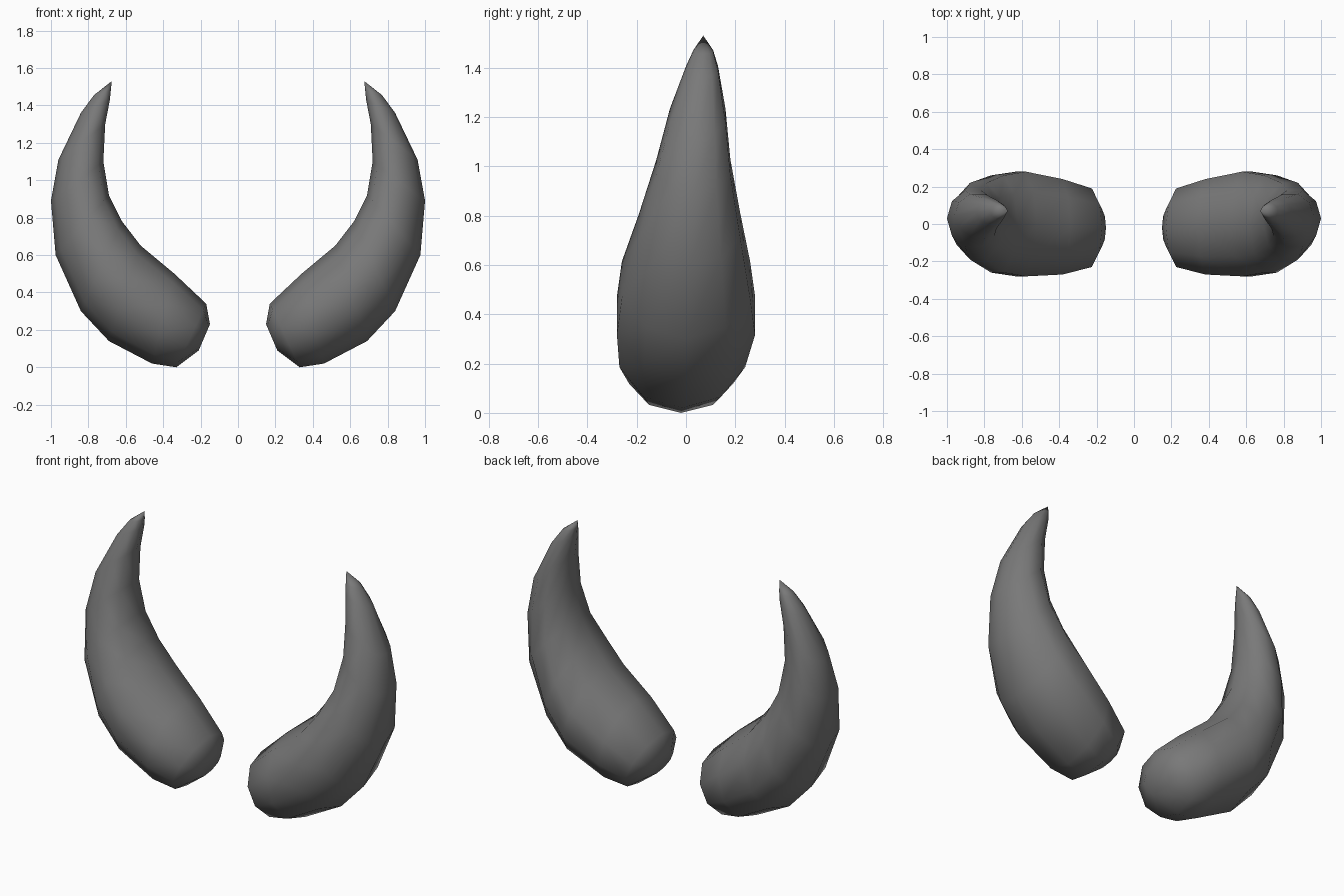
import bpy, bmesh, math
from mathutils import Vector

cube = bpy.data.objects.get("Cube")
if cube:
    bpy.data.objects.remove(cube, do_unlink=True)

SIDES = 10

# Cross-sections from base to tip: inner x, z, outer x, z, front y, back y
SECTIONS = [
    (.15, .23, .21, .09, -.12, .08),
    (.17, .34, .33, .00, -.23, .19),
    (.34, .50, .46, .02, -.27, .24),
    (.52, .65, .69, .14, -.28, .28),
    (.62, .78, .84, .30, -.26, .26),
    (.69, .92, .975, .60, -.19, .22),
    (.72, 1.10, 1.0, .89, -.12, .18),
    (.71, 1.30, .96, 1.11, -.065, .16),
    (.685, 1.43, .84, 1.36, 0, .13),
    (.68, 1.48, .77, 1.455, .03, .11),
]
TIP = (.675, 1.53, .07)

# Dark grey horn colour
grey = bpy.data.materials.new("horn grey")
grey.use_nodes = True
color = (.19, .19, .19, 1)
grey.diffuse_color = color
grey.node_tree.nodes["Principled BSDF"].inputs["Base Color"].default_value = color


def section_ring(bm, ix, iz, ox, oz, front, back):
    """One oval ring between its inner and outer edge points."""
    mid_y = (front + back) / 2
    inner, outer = Vector((ix, mid_y, iz)), Vector((ox, mid_y, oz))
    centre, reach = (inner + outer) / 2, (outer - inner) / 2
    depth = (back - front) / 2 / math.sin(math.radians(72))
    ring = []
    for i in range(SIDES):
        a = math.tau * i / SIDES
        ring.append(bm.verts.new(centre + reach * math.cos(a)
                                 + Vector((0, depth * math.sin(a), 0))))
    return ring


def make_horn(name, side):
    bm = bmesh.new()
    rings = [section_ring(bm, *s) for s in SECTIONS]
    # Curved tapering body
    for a, b in zip(rings, rings[1:]):
        for i in range(SIDES):
            j = (i + 1) % SIDES
            bm.faces.new((a[i], a[j], b[j], b[i]))
    # Blunt base and pointed tip
    bm.faces.new(rings[0])
    tip = bm.verts.new((TIP[0], TIP[2], TIP[1]))
    for i in range(SIDES):
        bm.faces.new((rings[-1][i], rings[-1][(i + 1) % SIDES], tip))
    for v in bm.verts:
        v.co.x *= side
    bmesh.ops.recalc_face_normals(bm, faces=bm.faces)
    for f in bm.faces:
        f.smooth = True
    mesh = bpy.data.meshes.new(name)
    bm.to_mesh(mesh)
    bm.free()
    mesh.materials.append(grey)
    horn = bpy.data.objects.new(name, mesh)
    bpy.context.collection.objects.link(horn)


make_horn("left_horn", 1)
make_horn("right_horn", -1)
